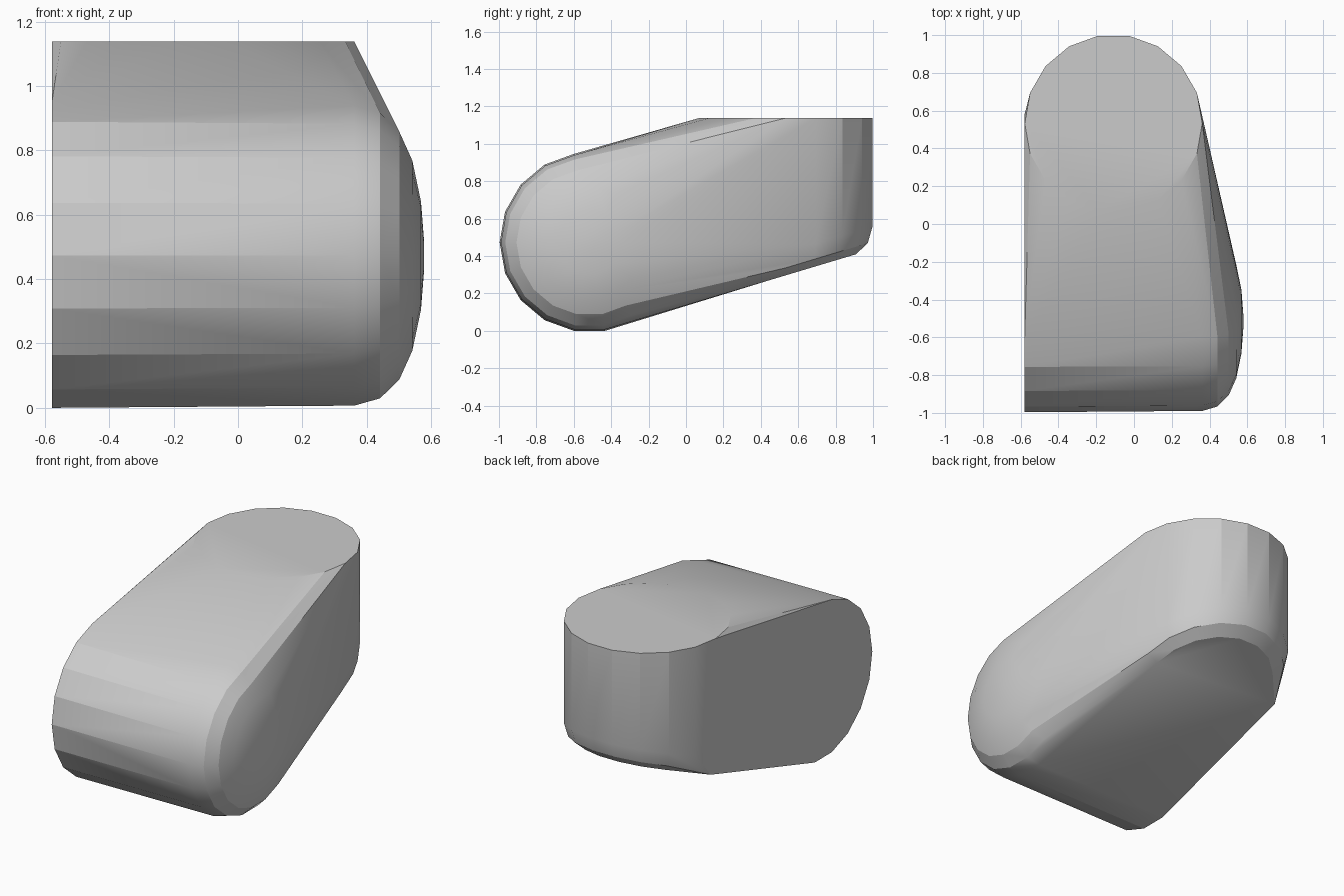
import bpy, bmesh
from math import sin, cos, tau

if "Cube" in bpy.data.objects:
    bpy.data.objects.remove(bpy.data.objects["Cube"])

bm = bmesh.new()


def ring(center, u, v, r, n):
    # circle of points spanned by the axes u and v
    for i in range(n):
        a = tau * i / n
        bm.verts.new([c + r * (cos(a) * p + sin(a) * q)
                      for c, p, q in zip(center, u, v)])


Y, Z, X = (0, 1, 0), (0, 0, 1), (1, 0, 0)

# Rounded front roll: flat at the left, domed at the right
for x, r in [(-0.58, 0.48), (0.36, 0.473), (0.44, 0.45), (0.50, 0.39),
             (0.54, 0.30), (0.567, 0.17), (0.577, 0.04)]:
    ring((x, -0.52, 0.48), Y, Z, r, 18)

# Upright round back post with a flat top
ring((-0.11, 0.53, 1.145), X, Y, 0.47, 18)

# Its rounded lower edge follows the sloping underside
slope = (0, 1, 0.30)
for r, lift in [(0.47, 0.12), (0.445, 0.04), (0.38, 0.0)]:
    ring((-0.11, 0.53, 0.304 + lift), X, slope, r, 18)

# Sharp lower corner of the flat left side
bm.verts.new((-0.58, 0.58, 0.32))

# Skin everything with one convex shell
hull = bmesh.ops.convex_hull(bm, input=bm.verts[:])
inside = {e for e in hull["geom_interior"] + hull["geom_unused"]
          if isinstance(e, bmesh.types.BMVert)}
bmesh.ops.delete(bm, geom=list(inside), context="VERTS")
bmesh.ops.dissolve_limit(bm, angle_limit=0.02, verts=bm.verts[:], edges=bm.edges[:])
bmesh.ops.recalc_face_normals(bm, faces=bm.faces[:])

# Sit on the ground, centred
for axis in range(3):
    vals = [v.co[axis] for v in bm.verts]
    off = min(vals) if axis == 2 else (min(vals) + max(vals)) / 2
    for v in bm.verts:
        v.co[axis] -= off

mesh = bpy.data.meshes.new("rounded_wedge")
bm.to_mesh(mesh)
bm.free()
obj = bpy.data.objects.new("rounded_wedge", mesh)
bpy.context.collection.objects.link(obj)
bpy.context.view_layer.objects.active = obj
obj.select_set(True)
bpy.ops.object.shade_smooth_by_angle(angle=0.34)
